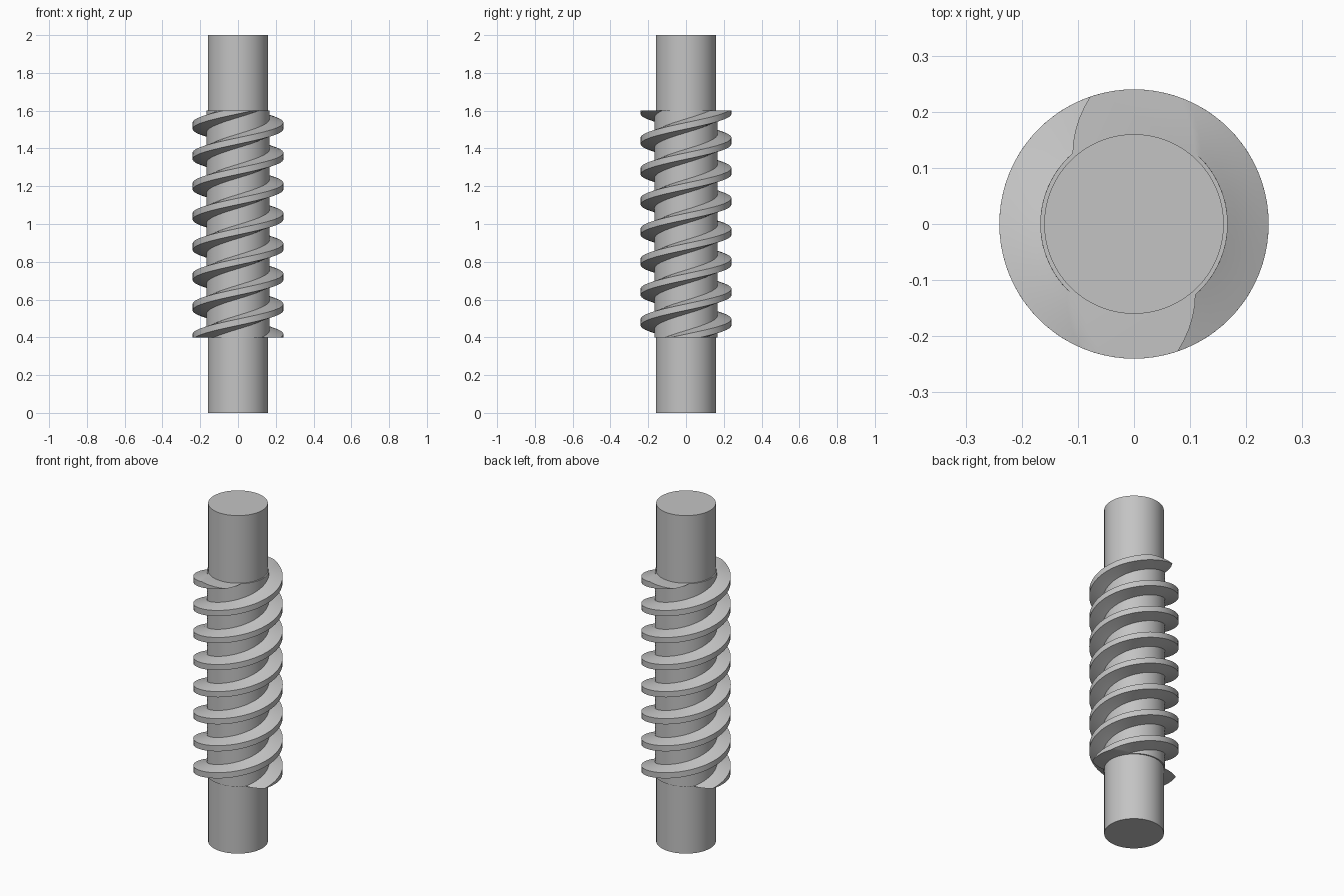
import bpy
import bmesh
from math import cos, sin, pi, radians

cube = bpy.data.objects.get("Cube")
if cube:
    bpy.data.objects.remove(cube, do_unlink=True)

SHAFT_R, ROOT_R, TIP_R = 0.16, 0.167, 0.24
Z_LOW, Z_HIGH = 0.4, 1.6
STARTS, LEAD = 2, 0.32
ROOT_HALF, TIP_HALF = radians(41), radians(19)   # half widths of a thread in section

steel = bpy.data.materials.new("grey steel")
steel.use_nodes = True
grey = (0.55, 0.55, 0.55, 1)
steel.diffuse_color = grey
steel.node_tree.nodes["Principled BSDF"].inputs["Base Color"].default_value = grey


def finish(obj):
    """Give the part its colour and smooth shading with sharp edges."""
    obj.data.materials.clear()
    obj.data.materials.append(steel)
    bpy.ops.object.select_all(action='DESELECT')
    obj.select_set(True)
    bpy.context.view_layer.objects.active = obj
    bpy.ops.object.shade_smooth_by_angle(angle=radians(30))


def section():
    """Polar outline of the worm: flank, crest, flank and root for each start."""
    corners = [(-ROOT_HALF, ROOT_R, 5), (-TIP_HALF, TIP_R, 8),
               (TIP_HALF, TIP_R, 5), (ROOT_HALF, ROOT_R, 18)]
    pitch = 2 * pi / STARTS
    ends = corners[1:] + [(pitch - ROOT_HALF, ROOT_R, 0)]
    points = []
    for start in range(STARTS):
        for (a0, r0, steps), (a1, r1, _) in zip(corners, ends):
            for i in range(steps):
                t = i / steps
                points.append((start * pitch + a0 + (a1 - a0) * t, r0 + (r1 - r0) * t))
    return points


# Plain round shaft running the full length
bpy.ops.mesh.primitive_cylinder_add(vertices=96, radius=SHAFT_R, depth=2, location=(0, 0, 1))
shaft = bpy.context.object
shaft.name = "shaft"
finish(shaft)

# Two-start worm: the section twisted as it rises, cut flat at both ends
bm = bmesh.new()
outline = section()
layers = 300
rings = []
for k in range(layers + 1):
    z = Z_LOW + (Z_HIGH - Z_LOW) * k / layers
    turn = pi / 2 + 2 * pi * (z - Z_HIGH) / LEAD
    rings.append([bm.verts.new((r * cos(a + turn), r * sin(a + turn), z)) for a, r in outline])
n = len(outline)
for low, high in zip(rings, rings[1:]):
    for i in range(n):
        j = (i + 1) % n
        bm.faces.new((low[i], low[j], high[j], high[i]))
bm.faces.new(rings[-1])
bm.faces.new(rings[0][::-1])
mesh = bpy.data.meshes.new("worm_thread")
bm.to_mesh(mesh)
bm.free()
worm = bpy.data.objects.new("worm_thread", mesh)
bpy.context.collection.objects.link(worm)
finish(worm)
